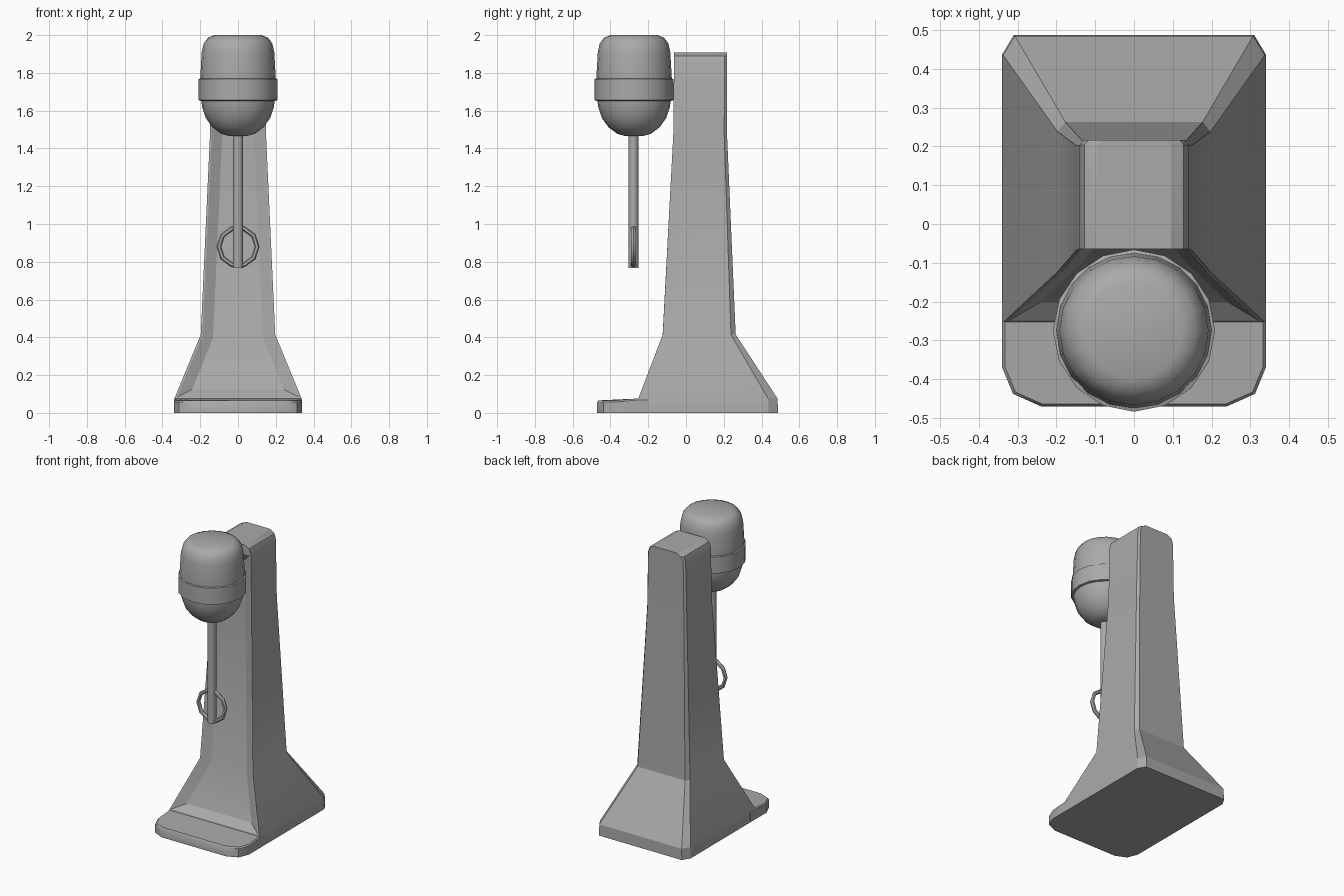
import bpy, bmesh, math
from mathutils import Matrix

cube = bpy.data.objects.get("Cube")
if cube:
    bpy.data.objects.remove(cube, do_unlink=True)

grey = bpy.data.materials.new("plain grey")
grey.use_nodes = True
colour = (0.4, 0.4, 0.4, 1)
grey.diffuse_color = colour
grey.node_tree.nodes["Principled BSDF"].inputs["Base Color"].default_value = colour

MOTOR_Y = -0.275


def finish(bm, name, angle=35):
    bmesh.ops.recalc_face_normals(bm, faces=bm.faces[:])
    mesh = bpy.data.meshes.new(name)
    bm.to_mesh(mesh)
    bm.free()
    obj = bpy.data.objects.new(name, mesh)
    bpy.context.collection.objects.link(obj)
    mesh.materials.append(grey)
    bpy.ops.object.select_all(action="DESELECT")
    obj.select_set(True)
    bpy.context.view_layer.objects.active = obj
    bpy.ops.object.shade_smooth_by_angle(angle=math.radians(angle))
    return obj


def loft(bm, rings):
    """Skin a stack of equal rings and cap both ends."""
    loops = [[bm.verts.new(p) for p in ring] for ring in rings]
    n = len(loops[0])
    for low, high in zip(loops, loops[1:]):
        for i in range(n):
            j = (i + 1) % n
            bm.faces.new((low[i], low[j], high[j], high[i]))
    bm.faces.new(loops[0][::-1])
    bm.faces.new(loops[-1])


# Column: tapering section with chamfered back corners
def column_ring(z, w, front, back, cx, cy):
    right = [(w, front, z), (w, back - cy, z), (w - cx, back, z)]
    return right + [(-x, y, z) for x, y, z in reversed(right)]


bm = bmesh.new()
loft(bm, [
    column_ring(0.0, 0.34, -0.25, 0.487, 0.03, 0.05),
    column_ring(0.075, 0.337, -0.253, 0.485, 0.03, 0.05),
    column_ring(0.415, 0.197, -0.123, 0.263, 0.02, 0.025),
    column_ring(1.48, 0.148, -0.067, 0.217, 0.012, 0.015),
    column_ring(1.855, 0.14, -0.064, 0.216, 0.01, 0.012),
    column_ring(1.89, 0.128, -0.064, 0.216, 0.01, 0.012),
    column_ring(1.907, 0.095, -0.064, 0.216, 0.01, 0.012),
])
bmesh.ops.recalc_face_normals(bm, faces=bm.faces[:])
# Recessed front panel with a thin rim and sloping walls
front = [f for f in bm.faces
         if f.normal.y < -0.8 and 0.1 < f.calc_center_median().z < 1.8]
bmesh.ops.inset_region(bm, faces=front, thickness=0.01, use_even_offset=True)
bmesh.ops.inset_region(bm, faces=front, thickness=0.055, depth=-0.03,
                       use_even_offset=True)
finish(bm, "column", 25)

# Base foot: slab with clipped front corners and a top that rises to the column
outline = [(0.34, -0.2), (0.34, -0.255), (0.34, -0.37),
           (0.312, -0.438), (0.24, -0.47)]
outline += [(-x, y) for x, y in reversed(outline)]


def foot_ring(scale, height, rise):
    return [(x * scale, -0.2 + (y + 0.2) * scale,
             height + (rise if y > -0.3 else 0)) for x, y in outline]


bm = bmesh.new()
loft(bm, [foot_ring(1, 0, 0), foot_ring(1, 0.058, 0.01),
          foot_ring(0.98, 0.066, 0.01)])
finish(bm, "base_foot")


# Turned parts
def lathe(name, profile, sides, y):
    bm = bmesh.new()
    turns = [i * math.tau / sides for i in range(sides)]
    loft(bm, [[(r * math.cos(a), y + r * math.sin(a), z) for a in turns]
              for r, z in profile])
    return finish(bm, name)


lathe("motor_housing", [
    (0.045, 1.465), (0.09, 1.478), (0.135, 1.512), (0.17, 1.56),
    (0.19, 1.62), (0.195, 1.66), (0.2, 1.77), (0.192, 1.91),
    (0.182, 1.955), (0.16, 1.985), (0.125, 2.0)], 20, MOTOR_Y)
lathe("motor_band", [(0.196, 1.652), (0.209, 1.656),
                     (0.209, 1.767), (0.196, 1.772)], 16, MOTOR_Y)
lathe("mixing_rod", [(0.027, 0.768), (0.027, 1.48)], 12, MOTOR_Y - 0.003)

# Whisk ring: ten-sided loop standing across the rod
bm = bmesh.new()
sides, tube = 10, 6
verts = []
for i in range(sides):
    turn = Matrix.Rotation(i * math.tau / sides, 4, "Y")
    loop = []
    for k in range(tube):
        a = k * math.tau / tube
        v = bm.verts.new((0.101 + 0.013 * math.cos(a), 0.014 * math.sin(a), 0))
        v.co = turn @ v.co
        v.co.y += MOTOR_Y - 0.003
        v.co.z += 0.88
        loop.append(v)
    verts.append(loop)
for i in range(sides):
    a, b = verts[i], verts[(i + 1) % sides]
    for k in range(tube):
        m = (k + 1) % tube
        bm.faces.new((a[k], a[m], b[m], b[k]))
finish(bm, "whisk_ring")
